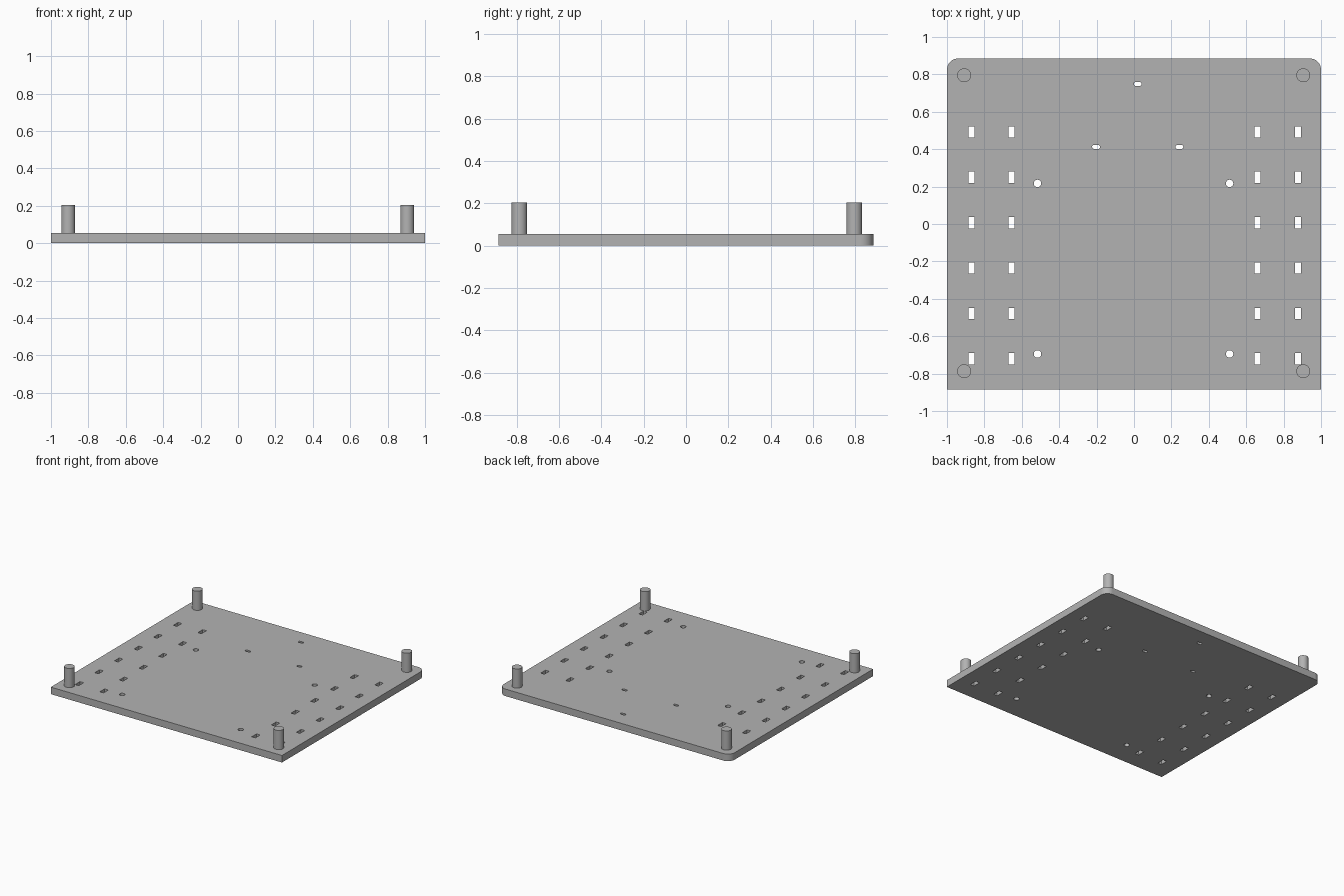
import bpy
import bmesh
from math import sin, cos, pi, radians

cube = bpy.data.objects.get("Cube")
if cube:
    bpy.data.objects.remove(cube, do_unlink=True)

THICK = 0.055
HALF_X, HALF_Y = 1.0, 0.885
POST_TOP = 0.205

grey = bpy.data.materials.new("mid grey")
grey.use_nodes = True
COLOUR = (0.45, 0.45, 0.45, 1)
grey.diffuse_color = COLOUR
grey.node_tree.nodes["Principled BSDF"].inputs["Base Color"].default_value = COLOUR


def arc(x, y, r, start, end, steps):
    """Points along an arc, angles in degrees."""
    angles = [radians(start + (end - start) * i / steps) for i in range(steps + 1)]
    return [(x + r * cos(a), y + r * sin(a)) for a in angles]


def rectangle(x, y, w, h):
    return [(x + sx * w / 2, y + sy * h / 2)
            for sx, sy in ((-1, -1), (1, -1), (1, 1), (-1, 1))]


def rounded_slot(x, y, w, h):
    r, d = h / 2, (w - h) / 2
    return arc(x + d, y, r, -90, 90, 8) + arc(x - d, y, r, 90, 270, 8)


def finish(obj):
    """Give the part its colour, smooth its round sides and keep edges sharp."""
    obj.data.materials.clear()
    obj.data.materials.append(grey)
    bpy.ops.object.select_all(action="DESELECT")
    obj.select_set(True)
    bpy.context.view_layer.objects.active = obj
    bpy.ops.object.shade_smooth_by_angle(angle=radians(30))


# Plate outline: square front corners, rounded back corners
R = 0.06
loops = [[(-HALF_X, -HALF_Y), (HALF_X, -HALF_Y)]
         + arc(HALF_X - R, HALF_Y - R, R, 0, 90, 12)
         + arc(R - HALF_X, HALF_Y - R, R, 90, 180, 12)]

# Strap slots: two columns of six on each side
for x in (-0.868, -0.655, 0.66, 0.876):
    for row in range(6):
        loops.append(rectangle(x, 0.492 - 0.2425 * row, 0.032, 0.06))

# Round screw holes
for x in (-0.516, 0.511):
    for y in (0.217, -0.695):
        loops.append(arc(x, y, 0.02, 0, 360, 24)[:-1])

# Small rounded slots near the back
for x, y in ((0.02, 0.749), (-0.203, 0.412), (0.243, 0.412)):
    loops.append(rounded_slot(x, y, 0.042, 0.021))

# Plate: filled outline with holes, extruded to thickness
curve = bpy.data.curves.new("plate_profile", "CURVE")
curve.dimensions = "2D"
curve.fill_mode = "BOTH"
curve.extrude = THICK / 2
for pts in loops:
    spline = curve.splines.new("POLY")
    spline.points.add(len(pts) - 1)
    for p, (x, y) in zip(spline.points, pts):
        p.co = (x, y, 0, 1)
    spline.use_cyclic_u = True
profile = bpy.data.objects.new("plate_profile", curve)
bpy.context.collection.objects.link(profile)
bpy.context.view_layer.update()
mesh = bpy.data.meshes.new_from_object(
    profile.evaluated_get(bpy.context.evaluated_depsgraph_get()))
bpy.data.objects.remove(profile, do_unlink=True)

bm = bmesh.new()
bm.from_mesh(mesh)
bmesh.ops.remove_doubles(bm, verts=bm.verts, dist=0.0001)
bmesh.ops.recalc_face_normals(bm, faces=bm.faces)
bmesh.ops.translate(bm, verts=bm.verts, vec=(0, 0, THICK / 2))
bm.to_mesh(mesh)
bm.free()
mesh.name = "base_plate"
plate = bpy.data.objects.new("base_plate", mesh)
bpy.context.collection.objects.link(plate)
finish(plate)

# Corner posts
for side, x in (("right", -0.908), ("left", 0.905)):
    for end, y in (("front", -0.787), ("back", 0.795)):
        bpy.ops.mesh.primitive_cylinder_add(
            vertices=32, radius=0.037, depth=POST_TOP - THICK,
            location=(x, y, (POST_TOP + THICK) / 2))
        post = bpy.context.object
        post.name = f"{end}_{side}_post"
        finish(post)
